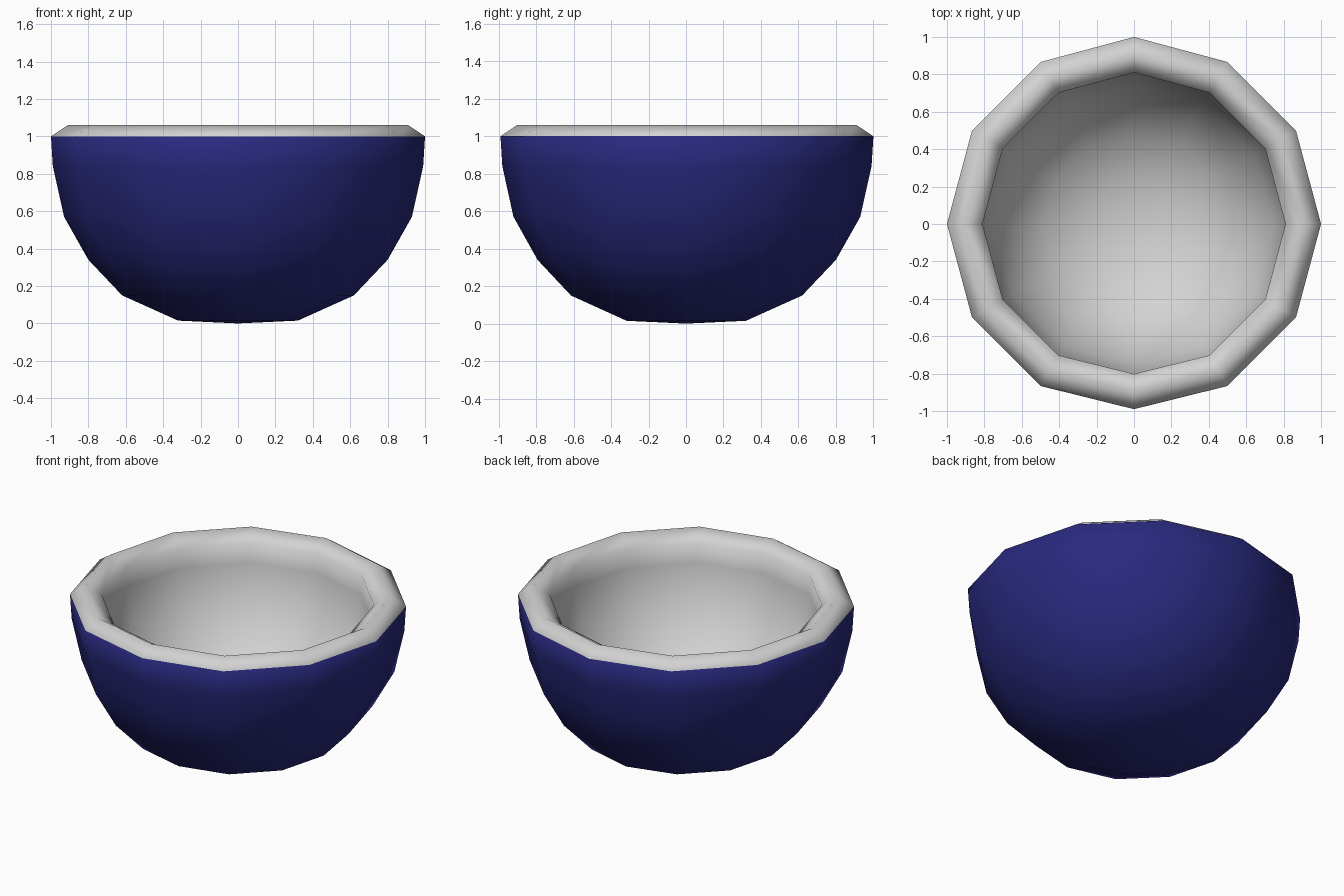
import bpy, bmesh, math

old = bpy.data.objects.get("Cube")
if old:
    bpy.data.objects.remove(old, do_unlink=True)

SIDES = 12


def make_material(name, color):
    mat = bpy.data.materials.new(name)
    mat.use_nodes = True
    mat.diffuse_color = color
    mat.node_tree.nodes["Principled BSDF"].inputs["Base Color"].default_value = color
    return mat


def lathe(name, profile, mats, material_rule):
    """Turn a profile of (radius, height) points, from pole to pole, about z."""
    bm = bmesh.new()
    rings = []
    for r, z in profile:
        if r == 0:
            rings.append([bm.verts.new((0, 0, z))] * SIDES)
            continue
        ring = []
        for i in range(SIDES):
            a = math.tau * i / SIDES
            # The front column sits slightly inward
            k = 0.99 if i == SIDES * 3 // 4 else 1
            ring.append(bm.verts.new((r * k * math.cos(a), r * k * math.sin(a), z)))
        rings.append(ring)
    for step, (low, high) in enumerate(zip(rings, rings[1:])):
        for i in range(SIDES):
            j = (i + 1) % SIDES
            corners = dict.fromkeys((low[i], low[j], high[j], high[i]))
            face = bm.faces.new(list(corners))
            face.material_index = material_rule(step)
            face.smooth = True
    bmesh.ops.recalc_face_normals(bm, faces=bm.faces)
    mesh = bpy.data.meshes.new(name)
    bm.to_mesh(mesh)
    bm.free()
    for mat in mats:
        mesh.materials.append(mat)
    obj = bpy.data.objects.new(name, mesh)
    bpy.context.collection.objects.link(obj)
    return obj


blue = make_material("dark blue glaze", (0.022, 0.022, 0.21, 1))
grey = make_material("light grey glaze", (0.65, 0.65, 0.65, 1))

# Outer shell, rim and hollow inside as one turned profile
outer = [(0, 0), (0.32, 0.015), (0.62, 0.15), (0.8, 0.34),
         (0.93, 0.57), (0.99, 0.84), (1, 1)]
rim = [(0.91, 1.06), (0.81, 1.0)]
inner = [(0.81, 0.87), (0.75, 0.65), (0.64, 0.46),
         (0.49, 0.31), (0.24, 0.2), (0, 0.19)]
lathe("bowl", outer + rim + inner, [blue, grey],
      lambda step: 0 if step < len(outer) - 1 else 1)
